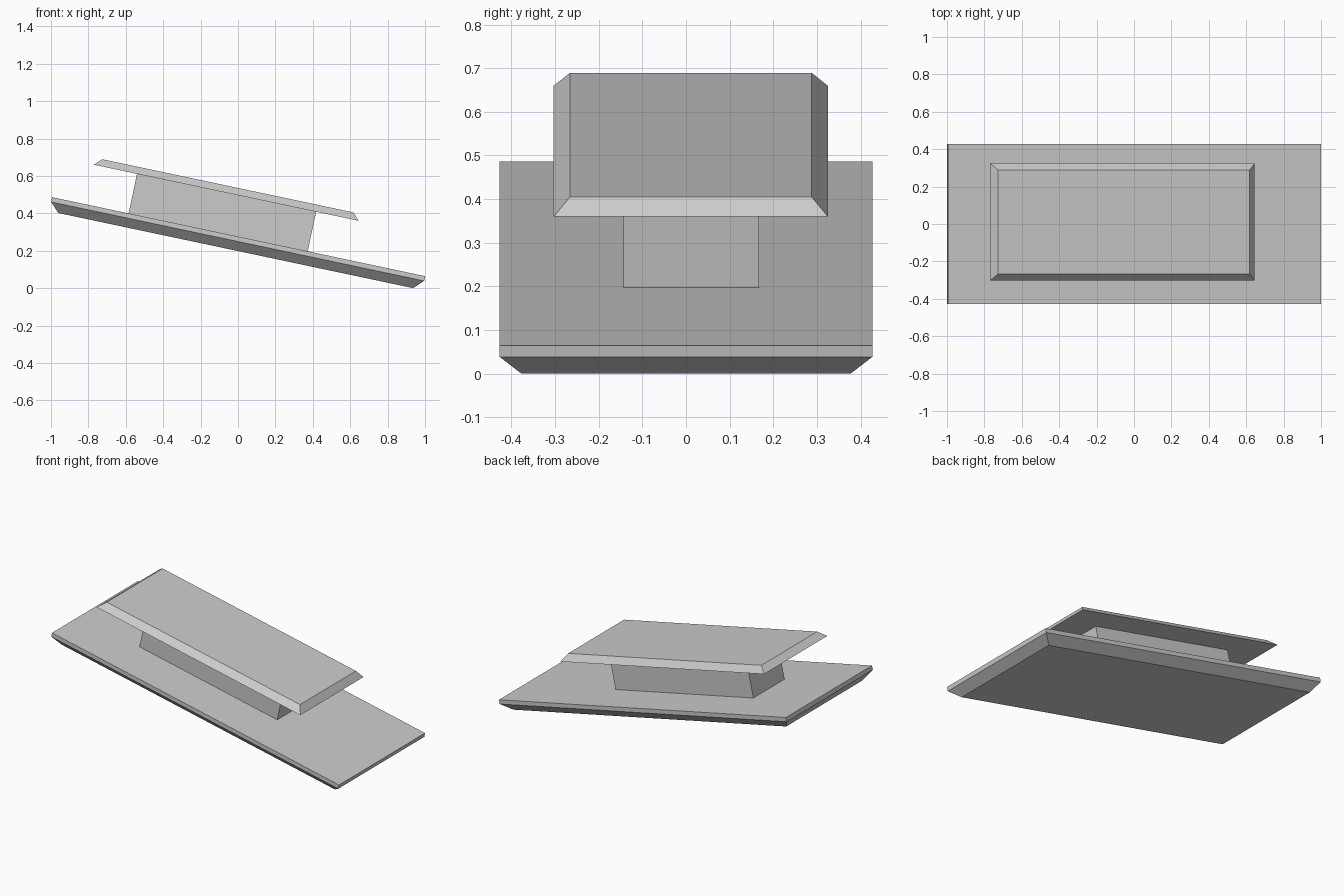
import bpy
import bmesh
from math import radians
from mathutils import Matrix

cube = bpy.data.objects.get("Cube")
if cube:
    bpy.data.objects.remove(cube, do_unlink=True)

grey = bpy.data.materials.new("plain grey")
grey.use_nodes = True
grey.diffuse_color = (0.6, 0.6, 0.6, 1)
grey.node_tree.nodes["Principled BSDF"].inputs["Base Color"].default_value = (0.6, 0.6, 0.6, 1)

# Every part shares one slope, falling towards +x
SLOPE = Matrix.Rotation(radians(11.95), 4, "Y")


def slab(name, x_range, y_range, layers):
    """Stack rectangles given as (height, inset) into one closed solid."""
    bm = bmesh.new()
    (x0, x1), (y0, y1) = x_range, y_range
    rings = []
    for z, i in layers:
        corners = [(x0 + i, y0 + i), (x1 - i, y0 + i), (x1 - i, y1 - i), (x0 + i, y1 - i)]
        rings.append([bm.verts.new((x, y, z)) for x, y in corners])
    for low, high in zip(rings, rings[1:]):
        for k in range(4):
            n = (k + 1) % 4
            bm.faces.new((low[k], low[n], high[n], high[k]))
    bm.faces.new(rings[0][::-1])
    bm.faces.new(rings[-1])
    bm.transform(SLOPE)
    mesh = bpy.data.meshes.new(name)
    bm.to_mesh(mesh)
    bm.free()
    mesh.materials.append(grey)
    obj = bpy.data.objects.new(name, mesh)
    bpy.context.collection.objects.link(obj)
    return obj


# Wide lower plate with a chamfered underside
slab("lower_plate", (-1.073, 0.966), (-0.427, 0.427),
     [(0.194, 0.05), (0.244, 0), (0.27, 0)])
# Block between the plates
slab("middle_block", (-0.655, 0.324), (-0.143, 0.167), [(0.27, 0), (0.486, 0)])
# Smaller upper plate with a chamfered top
slab("upper_plate", (-0.89, 0.557), (-0.303, 0.325), [(0.486, 0), (0.524, 0.037)])
